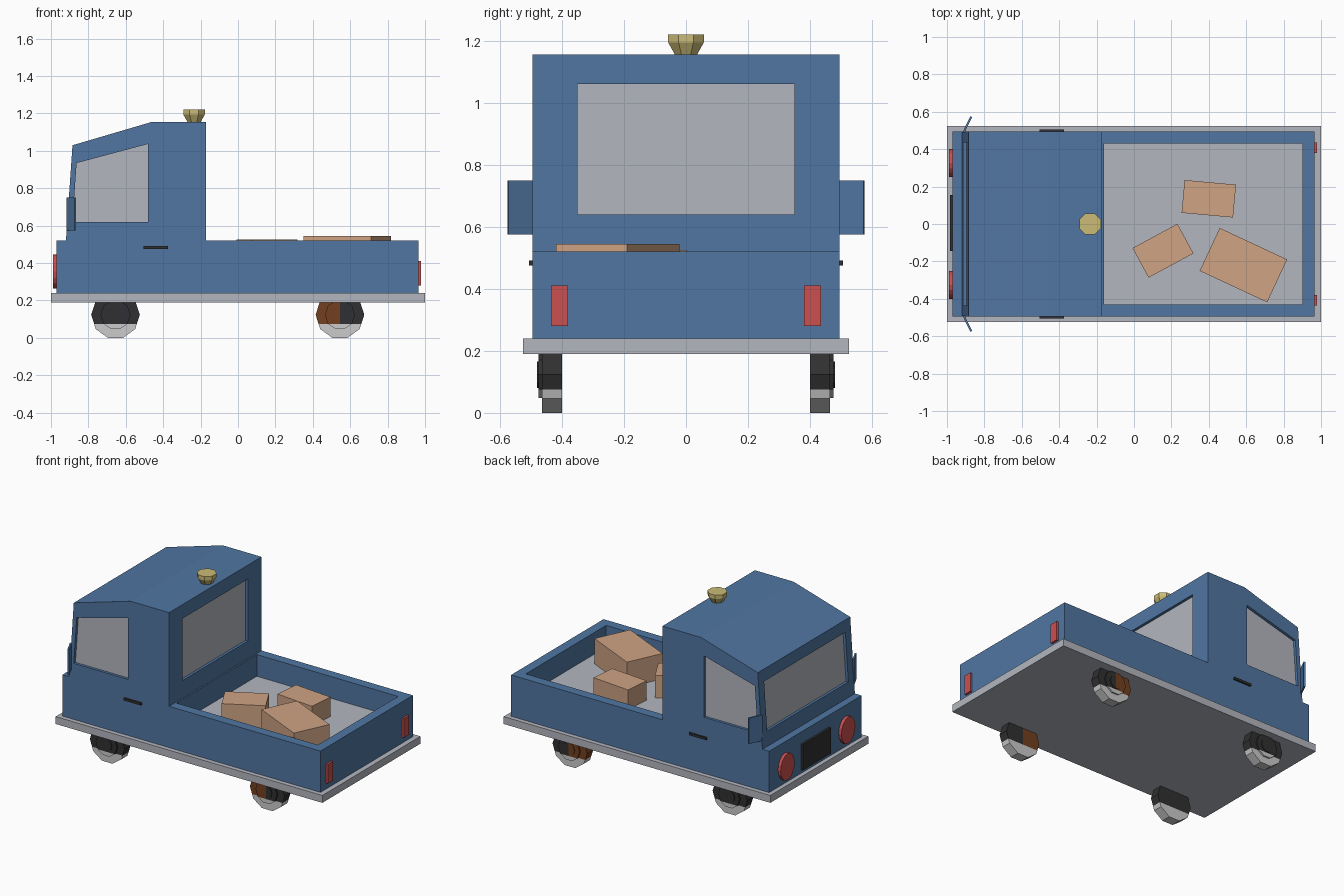
import bpy, bmesh, math
from mathutils import Matrix, Vector

if "Cube" in bpy.data.objects:
    bpy.data.objects.remove(bpy.data.objects["Cube"])


def mat(name, r, g, b):
    m = bpy.data.materials.new(name)
    m.diffuse_color = (r, g, b, 1)
    m.use_nodes = True
    m.node_tree.nodes["Principled BSDF"].inputs["Base Color"].default_value = m.diffuse_color
    return m


BLUE = mat("blue paint", 0.08, 0.18, 0.36)
GREY = mat("pale grey", 0.45, 0.47, 0.52)
TAN = mat("cardboard", 0.62, 0.37, 0.23)
RED = mat("red lamp", 0.60, 0.08, 0.08)
YELLOW = mat("beacon yellow", 0.60, 0.50, 0.18)
DARK = mat("dark rubber", 0.03, 0.03, 0.032)
LIGHT = mat("light rubber", 0.60, 0.60, 0.60)
BROWN = mat("rust brown", 0.17, 0.05, 0.014)


def finish(name, bm, *mats):
    bmesh.ops.recalc_face_normals(bm, faces=bm.faces[:])
    me = bpy.data.meshes.new(name)
    bm.to_mesh(me)
    bm.free()
    for m in mats:
        me.materials.append(m)
    ob = bpy.data.objects.new(name, me)
    bpy.context.collection.objects.link(ob)
    return ob


def add_prism(bm, pts, y0, y1):
    """Extrude an (x, z) outline from y0 to y1."""
    f = bm.faces.new([bm.verts.new((x, y0, z)) for x, z in pts])
    ext = bmesh.ops.extrude_face_region(bm, geom=[f])
    bmesh.ops.translate(bm, vec=(0, y1 - y0, 0),
                        verts=[v for v in ext["geom"] if isinstance(v, bmesh.types.BMVert)])


def prism(name, pts, y0, y1, *mats):
    bm = bmesh.new()
    add_prism(bm, pts, y0, y1)
    return finish(name, bm, *mats)


def rect(x0, x1, z0, z1):
    return [(x0, z0), (x1, z0), (x1, z1), (x0, z1)]


def box(name, x0, x1, y0, y1, z0, z1, m):
    return prism(name, rect(x0, x1, z0, z1), y0, y1, m)


def cone(name, n, r0, r1, depth, matrix, m):
    bm = bmesh.new()
    bmesh.ops.create_cone(bm, cap_ends=True, segments=n, radius1=r0, radius2=r1,
                          depth=depth, matrix=matrix)
    return finish(name, bm, m)


# chassis plate
box("chassis_plate", -1, 1, -0.525, 0.525, 0.19, 0.24, GREY)

# body: cab and bed as one side profile
body = prism("body", [(-0.97, 0.24), (-0.97, 0.52), (-0.92, 0.52), (-0.885, 1.03),
                      (-0.46, 1.155), (-0.17, 1.155), (-0.17, 0.52), (0.965, 0.52),
                      (0.965, 0.24)], -0.495, 0.495, BLUE)


def screen(z0, z1, a, b):
    """Outline following the sloped cab front, offset by a..b in x."""
    fx = lambda z: -0.92 + (z - 0.52) * 0.0686
    return [(fx(z0) + a, z0), (fx(z0) + b, z0), (fx(z1) + b, z1), (fx(z1) + a, z1)]


# recesses for the windows and the bed
side = [(-0.885, 0.62), (-0.48, 0.62), (-0.48, 1.037), (-0.863, 0.935)]
cutters = [prism("cutter", rect(-0.16, 0.90, 0.37, 0.8), -0.43, 0.43),
           prism("cutter", screen(0.62, 0.95, -0.1, 0.02), -0.435, 0.435),
           prism("cutter", rect(-0.19, -0.1, 0.64, 1.06), -0.35, 0.35),
           prism("cutter", side, 0.475, 0.6),
           prism("cutter", side, -0.6, -0.475)]
for c in cutters:
    c.hide_render = True
    mod = body.modifiers.new("cut", "BOOLEAN")
    mod.operation = "DIFFERENCE"
    mod.solver = "EXACT"
    mod.object = c
bpy.context.view_layer.update()
deps = bpy.context.evaluated_depsgraph_get()
cut_mesh = bpy.data.meshes.new_from_object(body.evaluated_get(deps))
body.modifiers.clear()
body.data = cut_mesh
for c in cutters:
    bpy.data.objects.remove(c)

# bed floor and window panes
box("bed_floor", -0.16, 0.90, -0.43, 0.43, 0.366, 0.373, GREY)
prism("windscreen", screen(0.62, 0.95, 0.018, 0.025), -0.435, 0.435, GREY)
box("rear_window", -0.195, -0.188, -0.35, 0.35, 0.64, 1.06, GREY)
for s, tag in ((1, "left"), (-1, "right")):
    prism("side_window_" + tag, side, s * 0.47, s * 0.477, GREY)

    # door handle
    box("door_handle_" + tag, -0.505, -0.375, s * 0.49, s * 0.506, 0.475, 0.491, DARK)

    # slanted mirror
    bm = bmesh.new()
    pts = [(-0.917, 0.49), (-0.905, 0.49), (-0.865, 0.572), (-0.875, 0.576)]
    f = bm.faces.new([bm.verts.new((x, s * y, 0.575)) for x, y in pts])
    ext = bmesh.ops.extrude_face_region(bm, geom=[f])
    bmesh.ops.translate(bm, vec=(0, 0, 0.175),
                        verts=[v for v in ext["geom"] if isinstance(v, bmesh.types.BMVert)])
    finish("mirror_" + tag, bm, BLUE)

    # lamps
    box("tail_lamp_" + tag, 0.96, 0.979, s * 0.38, s * 0.435, 0.28, 0.41, RED)
    cone("head_lamp_" + tag, 16, 0.075, 0.075, 0.03,
         Matrix.Translation((-0.975, s * 0.325, 0.355)) @ Matrix.Diagonal((1, 1, 1.2, 1))
         @ Matrix.Rotation(math.pi / 2, 4, "Y"), RED)

# grille
box("grille", -0.985, -0.96, -0.145, 0.155, 0.265, 0.44, DARK)

# beacon: tapered foot and short rim
turn = Matrix.Rotation(math.pi / 8, 4, "Z")
cone("beacon_foot", 8, 0.038, 0.062, 0.04,
     Matrix.Translation((-0.235, 0, 1.174)) @ turn, YELLOW)
cone("beacon_rim", 8, 0.062, 0.062, 0.026,
     Matrix.Translation((-0.235, 0, 1.207)) @ turn, YELLOW)

# cargo boxes
for i, (x, y, l, w, top, deg) in enumerate([(0.155, -0.143, 0.273, 0.18, 0.525, 28.4),
                                            (0.585, -0.22, 0.398, 0.253, 0.545, -25),
                                            (0.40, 0.135, 0.276, 0.176, 0.505, -5.2)]):
    ob = box("cargo_box_%d" % (i + 1), -l / 2, l / 2, -w / 2, w / 2, 0.37, top, TAN)
    ob.data.transform(Matrix.Translation((x, y, 0))
                      @ Matrix.Rotation(math.radians(deg), 4, "Z"))


# wheels: ten-sided tyre with stepped hub, coloured in bands
def ring(cx, r):
    return [(cx + r * math.cos(k * math.pi / 5), 0.1236 + r * math.sin(k * math.pi / 5))
            for k in range(10)]


for cx, end in ((-0.655, "front"), (0.545, "rear")):
    for s, tag in ((1, "left"), (-1, "right")):
        bm = bmesh.new()
        for r, y0, y1 in ((0.13, 0.40, 0.465), (0.08, 0.46, 0.476), (0.045, 0.47, 0.481)):
            add_prism(bm, ring(cx, r), s * y0, s * y1)
        for co, no in (((0, 0, 0.075), (0, 0, 1)), ((cx, 0, 0), (1, 0, 0))):
            bmesh.ops.bisect_plane(bm, geom=bm.verts[:] + bm.edges[:] + bm.faces[:],
                                   plane_co=Vector(co), plane_no=Vector(no))
        for f in bm.faces:
            c = f.calc_center_median()
            if c.z < 0.075:
                f.material_index = 1
            elif end == "rear" and c.x < cx:
                f.material_index = 2
        finish("wheel_%s_%s" % (end, tag), bm, DARK, LIGHT, BROWN)
